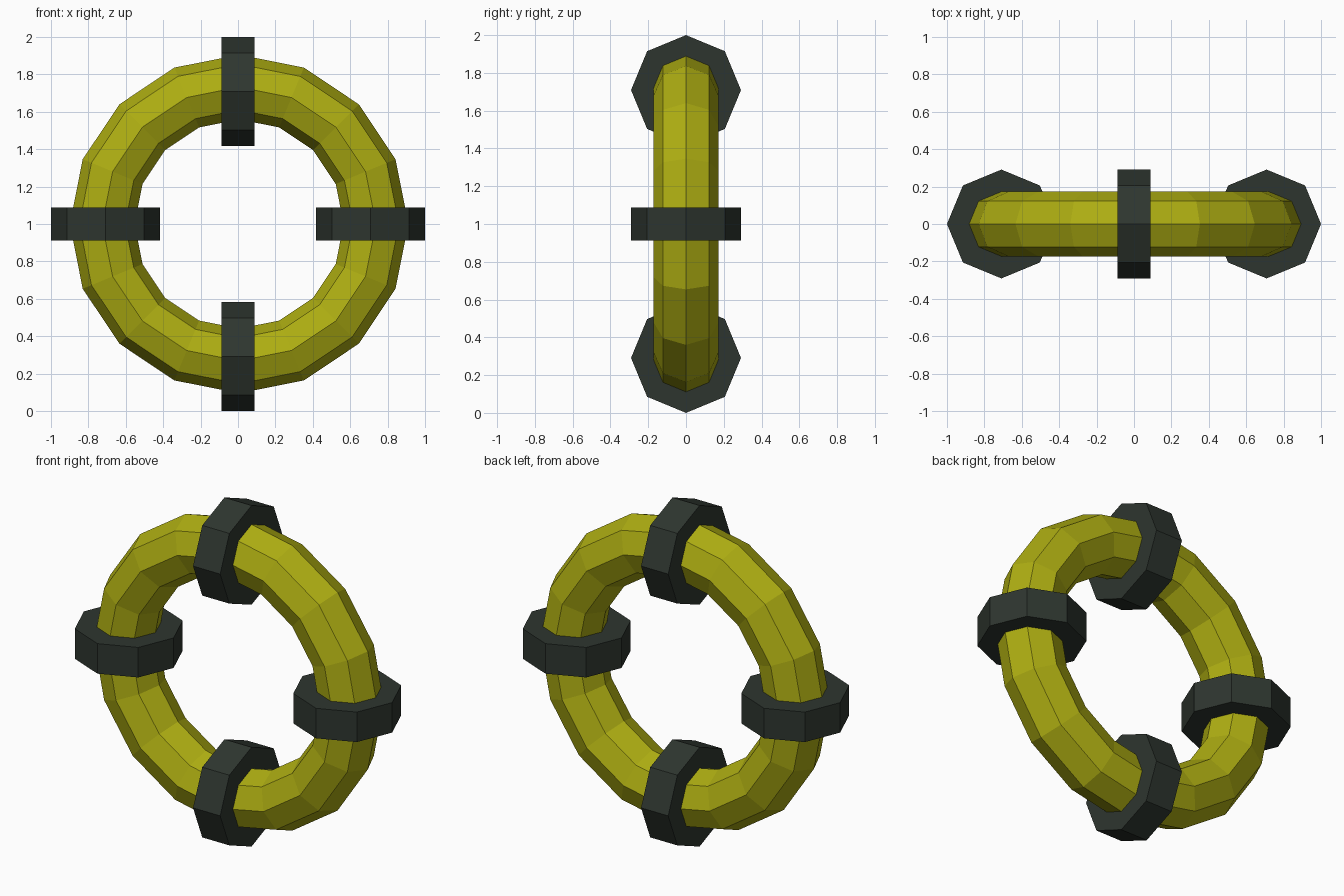
import bpy
from math import pi, cos, sin

if "Cube" in bpy.data.objects:
    bpy.data.objects.remove(bpy.data.objects["Cube"])

def material(name, color):
    m = bpy.data.materials.new(name)
    m.diffuse_color = (*color, 1)
    m.use_nodes = True
    m.node_tree.nodes["Principled BSDF"].inputs["Base Color"].default_value = m.diffuse_color
    return m

yellow = material("yellow", (0.42, 0.42, 0.006))
dark = material("dark_green", (0.027, 0.036, 0.028))

# Faceted ring standing upright, 16 segments with octagonal section
bpy.ops.mesh.primitive_torus_add(
    major_segments=16, minor_segments=8, major_radius=0.732, minor_radius=0.173,
    location=(0.006, 0, 1), rotation=(pi / 2, 0, 0))
ring = bpy.context.object
ring.name = "ring"
ring.data.materials.append(yellow)

# Four octagonal bands threaded on the ring at the quarter points
for i, side in enumerate(("right", "top", "left", "bottom")):
    a = i * pi / 2
    bpy.ops.mesh.primitive_cylinder_add(
        vertices=8, radius=0.291, depth=0.176,
        location=(0.709 * cos(a), 0, 1 + 0.709 * sin(a)), rotation=(0, -a, 0))
    band = bpy.context.object
    band.name = f"band_{side}"
    band.data.materials.append(dark)
